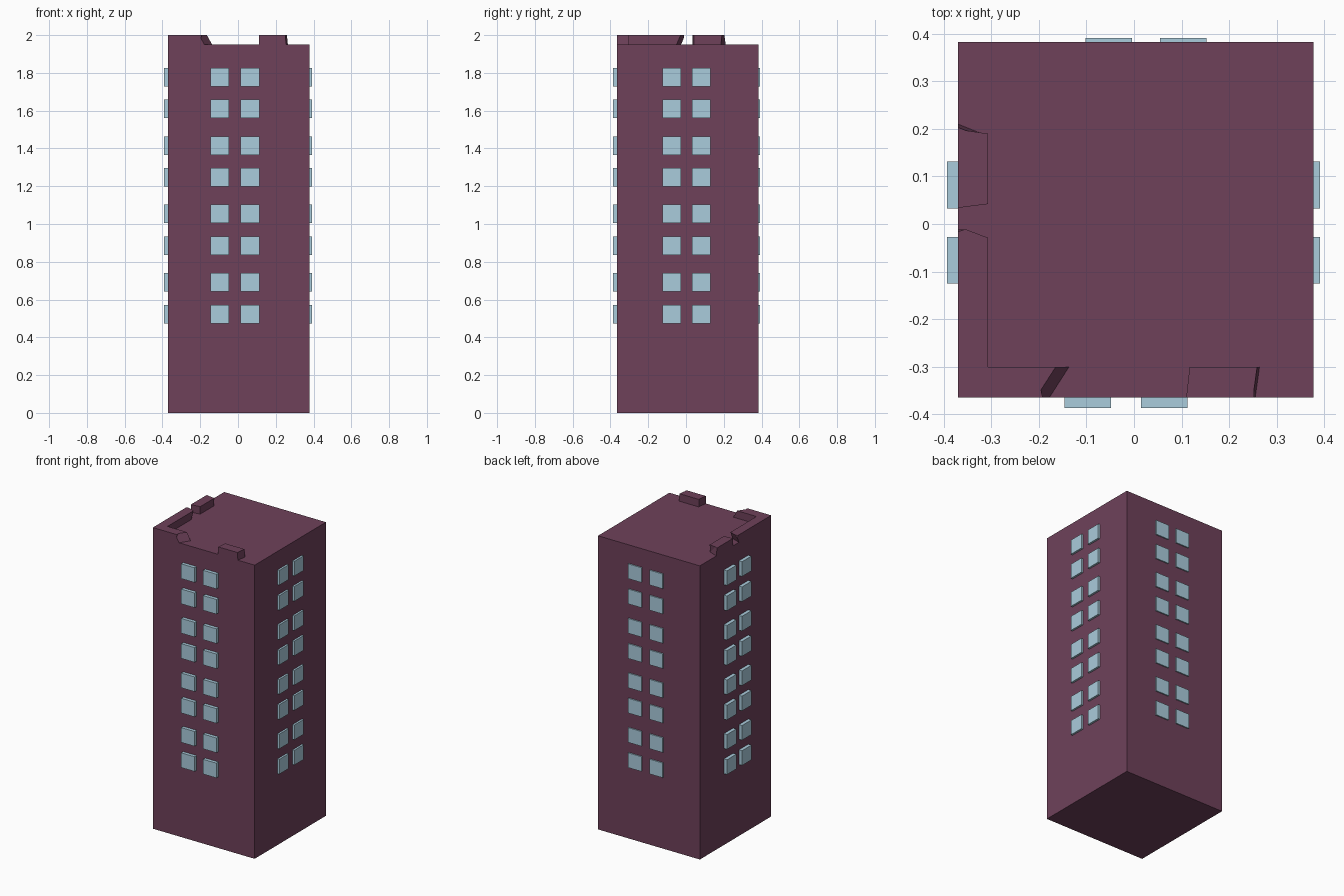
import bpy, bmesh

if "Cube" in bpy.data.objects:
    bpy.data.objects.remove(bpy.data.objects["Cube"])

X0, X1, Y0, Y1 = -0.37, 0.378, -0.365, 0.383
ROOF, TOP = 1.95, 2.0


def material(name, rgb):
    m = bpy.data.materials.new(name)
    m.diffuse_color = (*rgb, 1)
    m.use_nodes = True
    m.node_tree.nodes["Principled BSDF"].inputs["Base Color"].default_value = m.diffuse_color
    return m


def add_object(name, bm, mat):
    bmesh.ops.recalc_face_normals(bm, faces=bm.faces)
    me = bpy.data.meshes.new(name)
    bm.to_mesh(me)
    bm.free()
    me.materials.append(mat)
    ob = bpy.data.objects.new(name, me)
    bpy.context.collection.objects.link(ob)
    return ob


def add_box(bm, x0, x1, y0, y1, z0, z1):
    r = bmesh.ops.create_cube(bm, size=1)
    for v in r["verts"]:
        v.co = ((x0 + x1) / 2 + v.co.x * (x1 - x0),
                (y0 + y1) / 2 + v.co.y * (y1 - y0),
                (z0 + z1) / 2 + v.co.z * (z1 - z0))


wall = material("plum_wall", (0.156, 0.053, 0.102))
glass = material("pale_blue_glass", (0.402, 0.604, 0.716))

# Tower block, full height including the parapet
bm = bmesh.new()
add_box(bm, X0, X1, Y0, Y1, 0, TOP)
tower = add_object("tower", bm, wall)

# Roof cutter: leaves the broken parapet along the front and left edges
XI, YI = -0.307, -0.301        # inner parapet lines


def broken_end(axis, in_lo, in_hi, out_lo, out_hi):
    """Inner and outer (bottom, top) points, pushed past the wall and the top."""
    out_lo = in_lo + 1.5 * (out_lo - in_lo)
    out_hi = in_hi + 1.5 * (out_hi - in_hi)
    ends = []
    for lo, hi, k in ((in_lo, in_hi, 0), (out_lo, out_hi, 1.5)):
        hi = lo + 2 * (hi - lo)
        if axis == "x":
            y = YI + k * (Y0 - YI)
            ends.append(((lo, y), (hi, y)))
        else:
            x = XI + k * (X0 - XI)
            ends.append(((x, lo), (x, hi)))
    return ends


def fixed(x, y):
    return [((x, y), (x, y))]


outline = fixed(XI, YI)
outline += broken_end("x", -0.137, -0.165, -0.178, -0.178)
outline += broken_end("x", 0.117, 0.117, 0.11, 0.11)[::-1]
outline += broken_end("x", 0.264, 0.259, 0.255, 0.255)
outline += fixed(0.5, YI + 1.5 * (Y0 - YI)) + fixed(0.5, 0.5)
outline += fixed(XI + 1.5 * (X0 - XI), 0.5)
outline += broken_end("y", 0.185, 0.19, 0.21, 0.207)[::-1]
outline += broken_end("y", 0.042, 0.042, 0.034, 0.034)
outline += broken_end("y", -0.05, -0.029, -0.026, -0.027)[::-1]

bm = bmesh.new()
low = [bm.verts.new((*p[0], ROOF)) for p in outline]
high = [bm.verts.new((*p[1], 2 * TOP - ROOF)) for p in outline]
bm.faces.new(low[::-1])
bm.faces.new(high)
n = len(outline)
sides = [bm.faces.new((low[i], low[(i + 1) % n], high[(i + 1) % n], high[i]))
         for i in range(n)]
bmesh.ops.triangulate(bm, faces=sides)
cutter = add_object("roof_cutter", bm, wall)
cutter.hide_render = True

cut = tower.modifiers.new("roof_cut", "BOOLEAN")
cut.operation = "DIFFERENCE"
cut.solver = "EXACT"
cut.object = cutter
bpy.context.view_layer.objects.active = tower
bpy.ops.object.modifier_apply(modifier=cut.name)
bpy.data.objects.remove(cutter)

# Windows: four pairs of rows, two columns on each side
ROWS = [0.523 + 0.3625 * f + d for f in range(4) for d in (0, 0.1675)]
H, W, SINK = 0.049, 0.049, 0.02
front, back, side = (-0.097, 0.0635), (-0.0535, 0.104), (-0.076, 0.082)
walls = {
    "front_windows": [(c - W, c + W, -0.387, Y0 + SINK) for c in front],
    "back_windows": [(c - W, c + W, Y1 - SINK, 0.391) for c in back],
    "left_windows": [(-0.393, X0 + SINK, c - W, c + W) for c in side],
    "right_windows": [(X1 - SINK, 0.391, c - W, c + W) for c in side],
}
for name, columns in walls.items():
    bm = bmesh.new()
    for column in columns:
        for z in ROWS:
            add_box(bm, *column, z - H, z + H)
    add_object(name, bm, glass)
